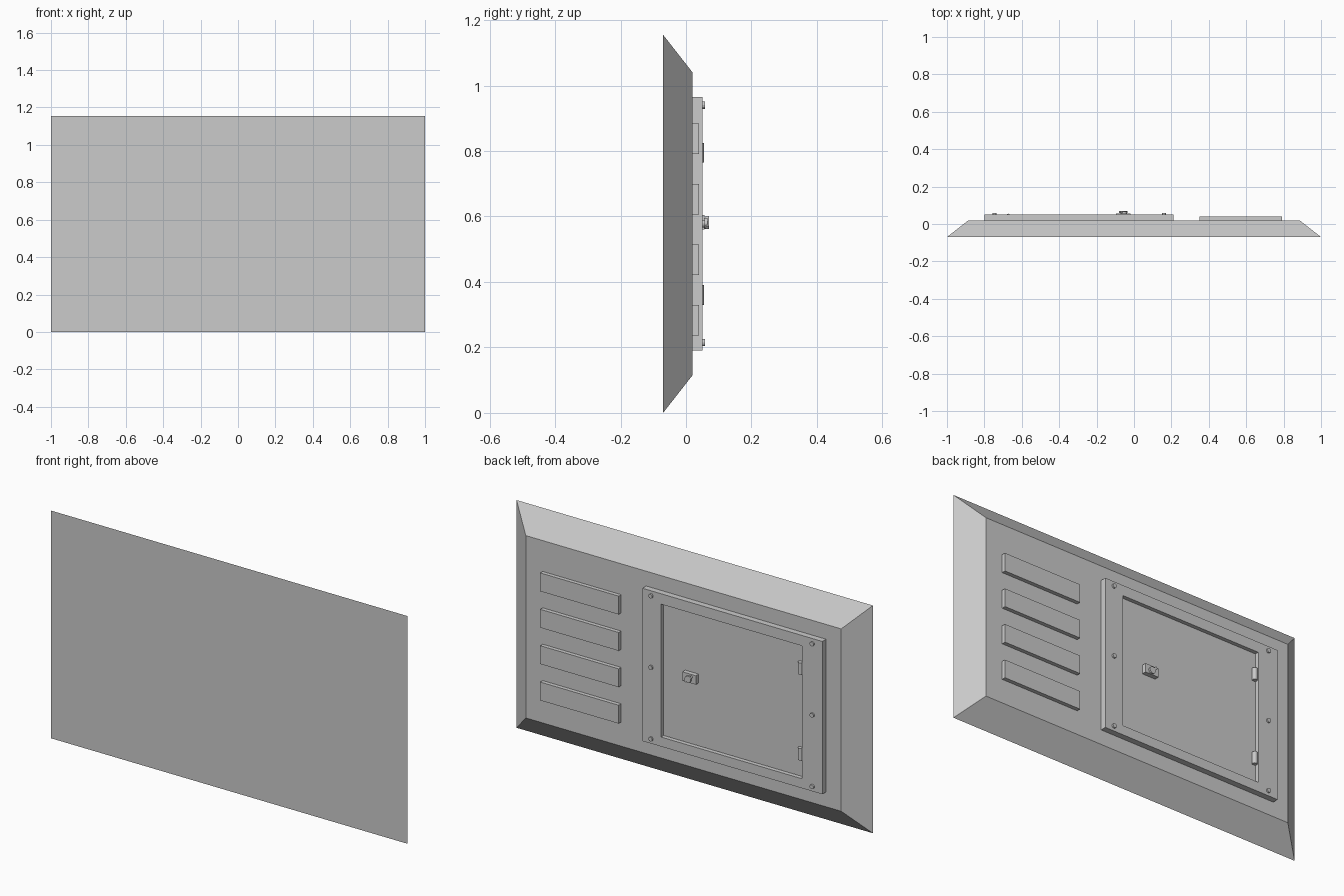
import bpy, bmesh, math

if "Cube" in bpy.data.objects:
    bpy.data.objects.remove(bpy.data.objects["Cube"])

grey = bpy.data.materials.new("light grey metal")
grey.diffuse_color = (0.6, 0.6, 0.6, 1)
grey.use_nodes = True
grey.node_tree.nodes["Principled BSDF"].inputs["Base Color"].default_value = grey.diffuse_color


def finish(name, bm):
    bmesh.ops.recalc_face_normals(bm, faces=bm.faces[:])
    me = bpy.data.meshes.new(name)
    bm.to_mesh(me)
    bm.free()
    me.materials.append(grey)
    ob = bpy.data.objects.new(name, me)
    bpy.context.collection.objects.link(ob)
    return ob


def box_bm(x0, x1, y0, y1, z0, z1):
    bm = bmesh.new()
    bmesh.ops.create_cube(bm, size=1)
    for v in bm.verts:
        v.co.x = x1 if v.co.x > 0 else x0
        v.co.y = y1 if v.co.y > 0 else y0
        v.co.z = z1 if v.co.z > 0 else z0
    return bm


def box(name, *dims):
    return finish(name, box_bm(*dims))


def cylinder(name, loc, r, depth, rot=(0, 0, 0), sides=16):
    bm = bmesh.new()
    bmesh.ops.create_cone(bm, cap_ends=True, segments=sides,
                          radius1=r, radius2=r, depth=depth)
    ob = finish(name, bm)
    ob.location, ob.rotation_euler = loc, rot
    return ob


def back_face(bm):
    bm.faces.ensure_lookup_table()
    return max((f for f in bm.faces if abs(f.normal.y) > 0.9),
               key=lambda f: f.calc_center_median().y)


# main panel with sloping edges towards the back
bm = box_bm(-1, 1, -0.07, 0.02, 0, 1.155)
for v in bm.verts:
    if v.co.y > 0:
        v.co.x = math.copysign(0.885, v.co.x)
        v.co.z = 1.04 if v.co.z > 0.5 else 0.115
finish("wall_panel", bm)

# raised vent slats
for i in range(4):
    z = 0.237 + i * 0.1845
    box("vent_slat", 0.35, 0.79, 0.02, 0.04, z, z + 0.093)

# door frame with a recessed opening
bm = box_bm(-0.8, 0.21, 0.018, 0.05, 0.19, 0.965)
bm.normal_update()
f = back_face(bm)
bmesh.ops.inset_individual(bm, faces=[f], thickness=0.04)
for v in f.verts:
    v.co.x = 0.105 if v.co.x > -0.3 else -0.687
    v.co.z = 0.912 if v.co.z > 0.57 else 0.238
bm.normal_update()
bmesh.ops.inset_individual(bm, faces=[f], thickness=0, depth=0)
for v in f.verts:
    v.co.y = 0.024
finish("door_frame", bm)

# door leaf set into the frame
box("door", -0.684, 0.102, 0.022, 0.034, 0.241, 0.909)

# hinges
for z in (0.36, 0.795):
    cylinder("hinge", (-0.672, 0.043, z), 0.012, 0.06)

# frame screws
for x in (0.16, -0.745):
    for z in (0.215, 0.578, 0.94):
        cylinder("frame_screw", (x, 0.052, z), 0.011, 0.012, (math.pi / 2, 0, 0), 12)

# latch plate, knob and slanted turn handle
box("latch_plate", -0.095, -0.02, 0.03, 0.057, 0.56, 0.605)
cylinder("latch_knob", (-0.055, 0.06, 0.579), 0.017, 0.012, (math.pi / 2, 0, 0))
bar = box("latch_handle", -0.024, 0.024, -0.005, 0.005, -0.006, 0.006)
bar.location, bar.rotation_euler = (-0.058, 0.065, 0.582), (0, math.radians(40), 0)
